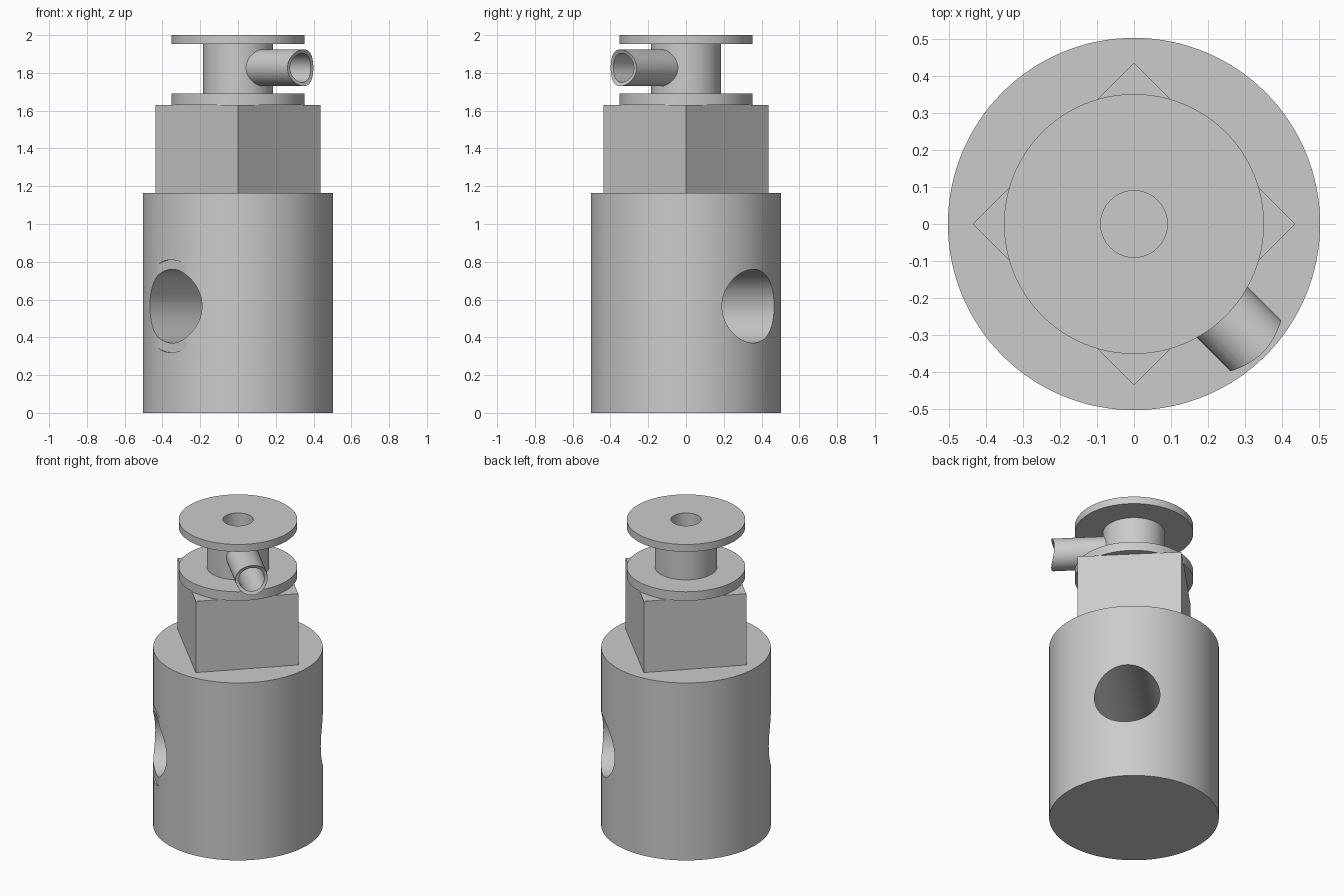
import bpy, bmesh, math
from mathutils import Vector

if "Cube" in bpy.data.objects:
    bpy.data.objects.remove(bpy.data.objects["Cube"])

STEEL = bpy.data.materials.new("plain grey metal")
STEEL.diffuse_color = (0.6, 0.6, 0.6, 1)
STEEL.use_nodes = True
STEEL.node_tree.nodes["Principled BSDF"].inputs["Base Color"].default_value = STEEL.diffuse_color

ALONG = Vector((1, 1, 0)).normalized()    # direction of the cross hole
OUT = Vector((1, -1, 0)).normalized()     # direction of the side spout
UP = Vector((0, 0, 1))


def rod(name, radius, start, end, sides=96):
    """Solid cylinder (or prism) between two points."""
    start, end = Vector(start), Vector(end)
    axis = end - start
    bpy.ops.mesh.primitive_cylinder_add(vertices=sides, radius=radius, depth=axis.length,
                                        location=(start + end) / 2)
    ob = bpy.context.object
    ob.rotation_euler = axis.to_track_quat('Z', 'Y').to_euler()
    ob.name = name
    ob.data.materials.append(STEEL)
    return ob


def lathe(name, profile, steps=96):
    """Turn a closed (radius, height) profile about the z axis."""
    bm = bmesh.new()
    rings = [[bm.verts.new((r * math.cos(2 * math.pi * i / steps),
                            r * math.sin(2 * math.pi * i / steps), z)) for r, z in profile]
             for i in range(steps)]
    n = len(profile)
    for i in range(steps):
        a, b = rings[i], rings[(i + 1) % steps]
        for k in range(n):
            bm.faces.new((a[k], b[k], b[(k + 1) % n], a[(k + 1) % n]))
    bmesh.ops.recalc_face_normals(bm, faces=bm.faces)
    mesh = bpy.data.meshes.new(name)
    bm.to_mesh(mesh)
    bm.free()
    mesh.materials.append(STEEL)
    ob = bpy.data.objects.new(name, mesh)
    bpy.context.collection.objects.link(ob)
    return ob


def activate(ob):
    bpy.ops.object.select_all(action='DESELECT')
    ob.select_set(True)
    bpy.context.view_layer.objects.active = ob


def cut(ob, *cutters):
    """Subtract the cutters and delete them."""
    activate(ob)
    for c in cutters:
        mod = ob.modifiers.new("cut", 'BOOLEAN')
        mod.operation, mod.solver, mod.object = 'DIFFERENCE', 'EXACT', c
        bpy.ops.object.modifier_apply(modifier=mod.name)
        bpy.data.objects.remove(c)


# Round body with a diagonal cross hole and a shallow spot face on one end
hole_z = UP * 0.565
body = rod("round_body", 0.504, (0, 0, 0), (0, 0, 1.163), 128)
cut(body,
    rod("cross_hole", 0.195, hole_z - ALONG, hole_z + ALONG),
    rod("spot_face", 0.245, hole_z - ALONG * 0.493, hole_z - ALONG))

# Square block, corners on the main axes
block = rod("square_block", 0.437, (0, 0, 1.163), (0, 0, 1.63), 4)

# Spool: two flanges, a core and a blind centre bore
spool = lathe("flanged_spool", [
    (0.0901, 1.631), (0.352, 1.631), (0.352, 1.69), (0.185, 1.69), (0.185, 1.952),
    (0.352, 1.952), (0.352, 2.0), (0.0901, 2.0)])
spout_z = UP * 1.827
cut(spool, rod("spout_opening", 0.077, spout_z, spout_z + OUT * 0.4, 64))

# Side spout: thin tube with a saddle-shaped end
spout = rod("side_spout", 0.097, spout_z + OUT * 0.14, spout_z + OUT * 0.56, 64)
saddle = spout_z + OUT * 0.662
cut(spout,
    rod("spout_bore", 0.077, spout_z, spout_z + OUT, 64),
    rod("saddle_cut", 0.195, saddle - ALONG * 0.3, saddle + ALONG * 0.3))

# Smooth the round walls, keep the edges sharp
for part in (body, spool, spout):
    activate(part)
    bpy.ops.object.shade_smooth_by_angle(angle=math.radians(30))
